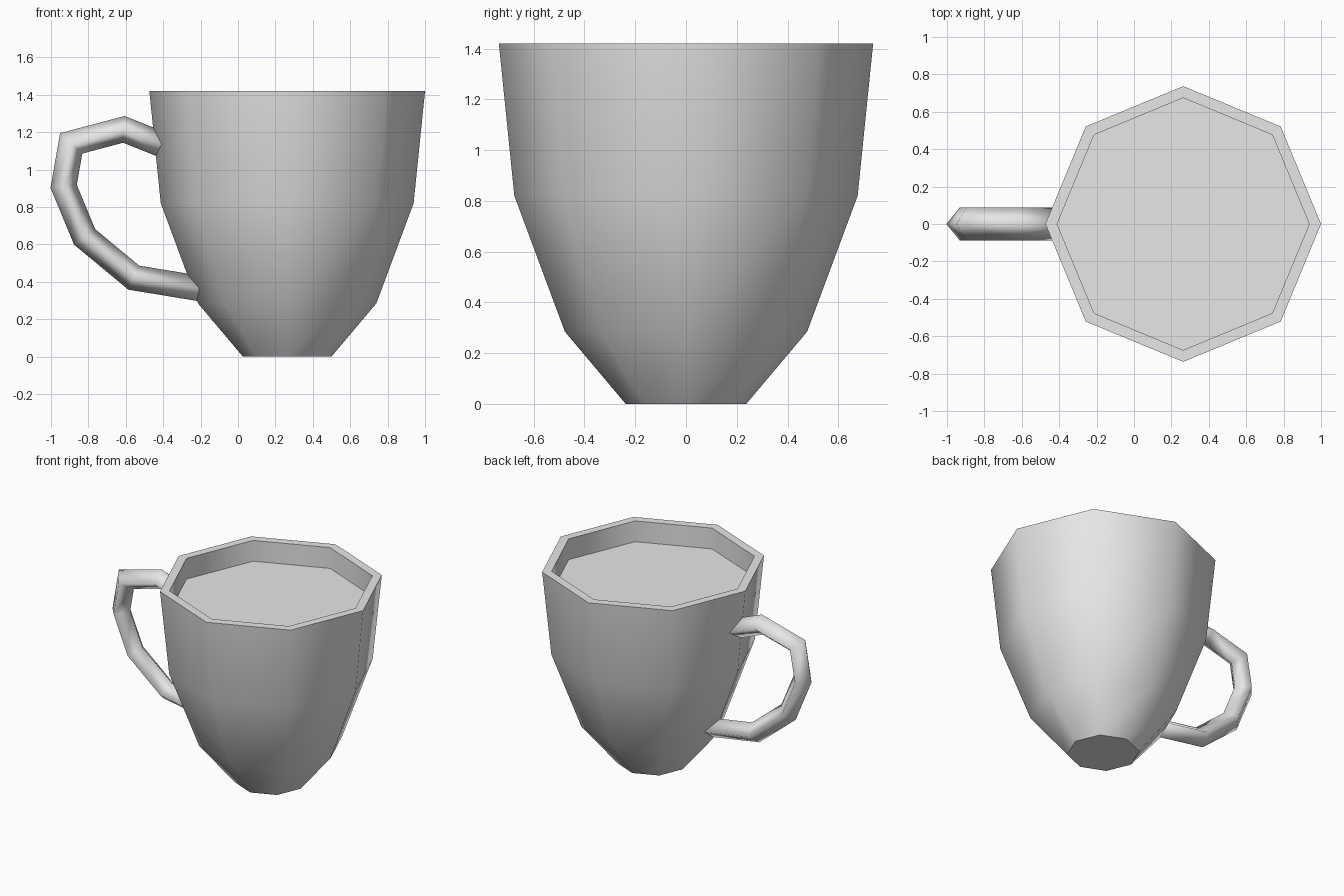
import bpy
import bmesh
import math
from mathutils import Vector

cube = bpy.data.objects.get("Cube")
if cube:
    bpy.data.objects.remove(cube, do_unlink=True)

grey = bpy.data.materials.new("light_grey")
grey.use_nodes = True
colour = (0.8, 0.8, 0.8, 1)
grey.diffuse_color = colour
grey.node_tree.nodes["Principled BSDF"].inputs["Base Color"].default_value = colour


def skin(name, rings, smooth_angle):
    """Bridge a list of equal rings, cap both ends and shade the result."""
    bm = bmesh.new()
    loops = [[bm.verts.new(p) for p in ring] for ring in rings]
    for a, b in zip(loops, loops[1:]):
        n = len(a)
        for i in range(n):
            j = (i + 1) % n
            bm.faces.new((a[i], a[j], b[j], b[i]))
    bm.faces.new(loops[0][::-1])
    bm.faces.new(loops[-1])
    bmesh.ops.recalc_face_normals(bm, faces=bm.faces)
    mesh = bpy.data.meshes.new(name)
    bm.to_mesh(mesh)
    bm.free()
    mesh.materials.append(grey)
    obj = bpy.data.objects.new(name, mesh)
    bpy.context.collection.objects.link(obj)
    bpy.ops.object.select_all(action='DESELECT')
    obj.select_set(True)
    bpy.context.view_layer.objects.active = obj
    bpy.ops.object.shade_smooth_by_angle(angle=math.radians(smooth_angle))
    return obj


# Cup: eight-sided lathe, from the foot up over the rim to the filled level
SIDES = 8
CENTRE_X = 0.263
profile = [(0.237, 0), (0.477, 0.285), (0.676, 0.82), (0.737, 1.42),
           (0.674, 1.42), (0.674, 1.27)]
rings = []
for radius, z in profile:
    angles = [math.tau * i / SIDES for i in range(SIDES)]
    rings.append([(CENTRE_X + radius * math.cos(a), radius * math.sin(a), z)
                  for a in angles])
skin("cup", rings, 48)

# Handle: diamond section swept along a path with mitred joints
path = [Vector(p) for p in [(-0.36, 1.115), (-0.61, 1.215), (-0.892, 1.14),
                            (-0.932, 0.91), (-0.82, 0.64), (-0.557, 0.422),
                            (-0.16, 0.357)]]
THICK, WIDE = 0.068, 0.088
rings = []
for i, p in enumerate(path):
    before = (p - path[i - 1]).normalized() if i else None
    after = (path[i + 1] - p).normalized() if i < len(path) - 1 else None
    before, after = before or after, after or before
    along = (before + after).normalized()
    out = Vector((along.y, -along.x)) * THICK / along.dot(before)
    rings.append([(p.x + out.x, 0, p.y + out.y), (p.x, WIDE, p.y),
                  (p.x - out.x, 0, p.y - out.y), (p.x, -WIDE, p.y)])
skin("handle", rings, 120)
